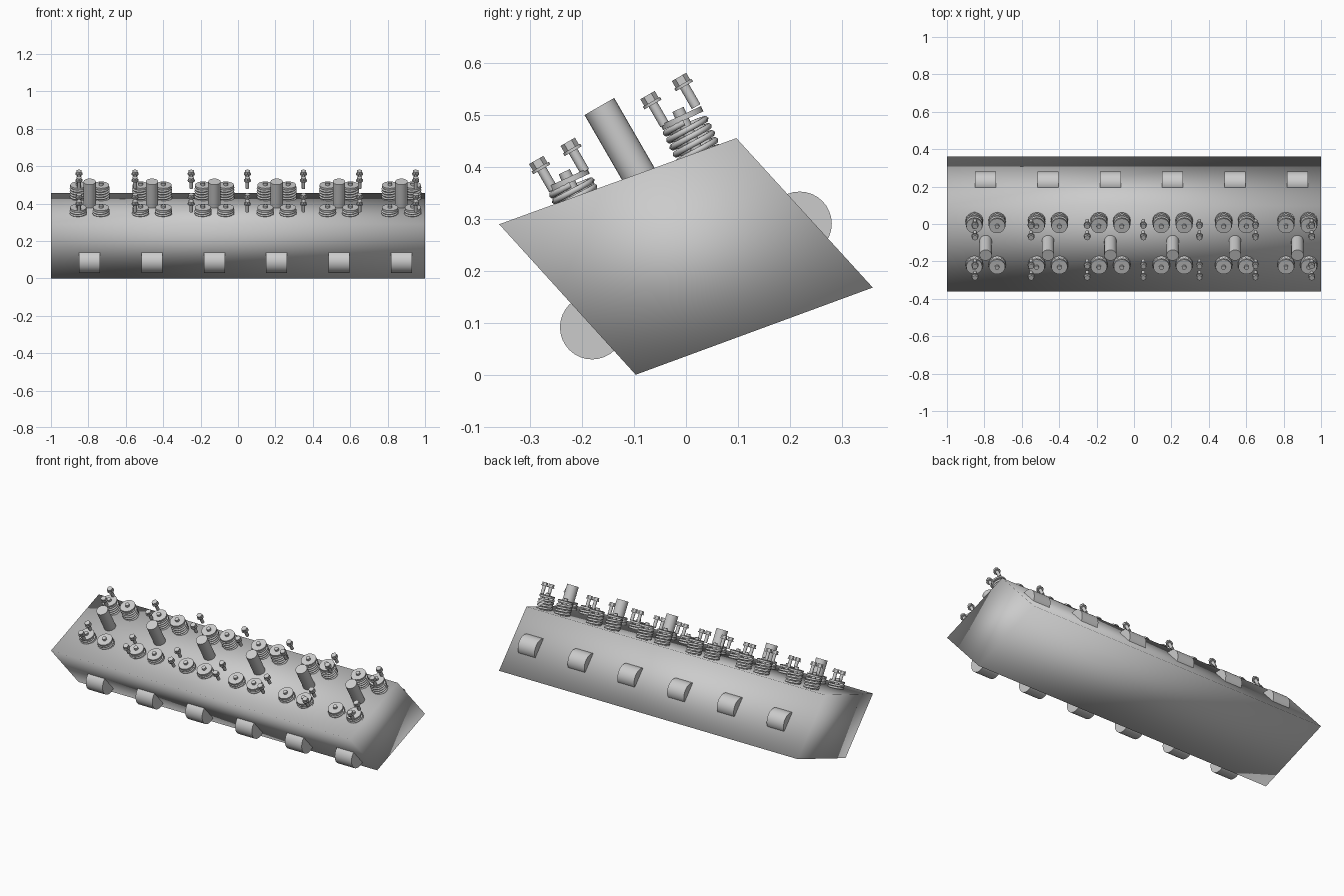
import bpy, bmesh, math
from mathutils import Matrix, Vector

if "Cube" in bpy.data.objects:
    bpy.data.objects.remove(bpy.data.objects["Cube"])

TILT = math.radians(30)      # bank angle of tubes and bolts
VALVE = math.radians(25)     # valve angle
CYL_X = [-0.793 + i / 3 for i in range(6)]


def finish(bm, name, angle=35):
    bmesh.ops.recalc_face_normals(bm, faces=bm.faces)
    me = bpy.data.meshes.new(name)
    bm.to_mesh(me)
    bm.free()
    ob = bpy.data.objects.new(name, me)
    bpy.context.collection.objects.link(ob)
    bpy.ops.object.select_all(action='DESELECT')
    ob.select_set(True)
    bpy.context.view_layer.objects.active = ob
    bpy.ops.object.shade_smooth_by_angle(angle=math.radians(angle))
    return ob


def cyl(bm, m, r, z0, z1, seg=24):
    """Cylinder along the local z axis of frame m."""
    bmesh.ops.create_cone(bm, cap_ends=True, segments=seg, radius1=r, radius2=r, depth=z1 - z0,
                          matrix=m @ Matrix.Translation((0, 0, (z0 + z1) / 2)))


def frame(x, y, z, tilt):
    return Matrix.Translation((x, y, z)) @ Matrix.Rotation(tilt, 4, 'X')


def coil(bm, m, radius, wire, z0, z1, turns, seg=16, sides=6):
    """Helical spring swept around the local z axis."""
    rings = []
    n = turns * seg
    for i in range(n + 1):
        a = 2 * math.pi * i / seg
        h = z0 + (z1 - z0) * i / n
        ring = []
        for j in range(sides):
            b = 2 * math.pi * j / sides
            rr = radius + wire * math.cos(b)
            p = Vector((rr * math.cos(a), rr * math.sin(a), h + wire * math.sin(b)))
            ring.append(bm.verts.new(m @ p))
        rings.append(ring)
    for r0, r1 in zip(rings, rings[1:]):
        for j in range(sides):
            k = (j + 1) % sides
            bm.faces.new((r0[j], r0[k], r1[k], r1[j]))
    bm.faces.new(rings[0])
    bm.faces.new(rings[-1])


# head casting: slanted four-sided block
bm = bmesh.new()
profile = [(-0.36, 0.29), (-0.097, 0.0), (0.36, 0.168), (0.097, 0.456)]
ends = [[bm.verts.new((x, y, z)) for y, z in profile] for x in (-1, 1)]
bm.faces.new(ends[0])
bm.faces.new(ends[1])
for i in range(4):
    j = (i + 1) % 4
    bm.faces.new((ends[0][i], ends[0][j], ends[1][j], ends[1][i]))
finish(bm, "head_casting", 180)

# intake and exhaust ports: short drums lying along x
for name, y, z in (("exhaust_ports", -0.181, 0.0915), ("intake_ports", 0.219, 0.291)):
    bm = bmesh.new()
    for x in CYL_X:
        m = Matrix.Translation((x, y, z)) @ Matrix.Rotation(math.pi / 2, 4, 'Y')
        cyl(bm, m, 0.062, -0.056, 0.056, 32)
    finish(bm, name)

# plug tubes
bm = bmesh.new()
for x in CYL_X:
    cyl(bm, frame(x, -0.167, 0.517, TILT), 0.033, -0.2, 0)
finish(bm, "plug_tubes")

# valve springs with retainers and stem tips
for row, y, z, depth, turns in (("upper", -0.008, 0.495, 0.085, 5), ("lower", -0.227, 0.375, 0.075, 5)):
    springs, caps = bmesh.new(), bmesh.new()
    for x in CYL_X:
        for dx in (-0.061, 0.061):
            m = frame(x + dx, y, z, VALVE)
            coil(springs, m, 0.04, 0.0065, -depth, -0.01, turns)
            cyl(caps, m, 0.043, -0.006, 0.005)
            cyl(caps, m, 0.012, -depth, 0.018, 12)
    finish(springs, row + "_valve_springs", 70)
    finish(caps, row + "_valve_retainers")

# cam cap bolts, in pairs along both rows
for row, y, z in (("upper", -0.0135, 0.574), ("lower", -0.228, 0.449)):
    bm = bmesh.new()
    for i in range(7):
        for k in (0, 1):
            off = 0.07 * k
            m = frame(-0.85 + 0.3 * i, y - off * math.cos(TILT), z - off * math.sin(TILT), TILT)
            cyl(bm, m, 0.016, -0.015, 0, 6)
            cyl(bm, m, 0.019, -0.021, -0.015, 16)
            cyl(bm, m, 0.0095, -0.066, -0.021, 12)
    finish(bm, row + "_cap_bolts")
